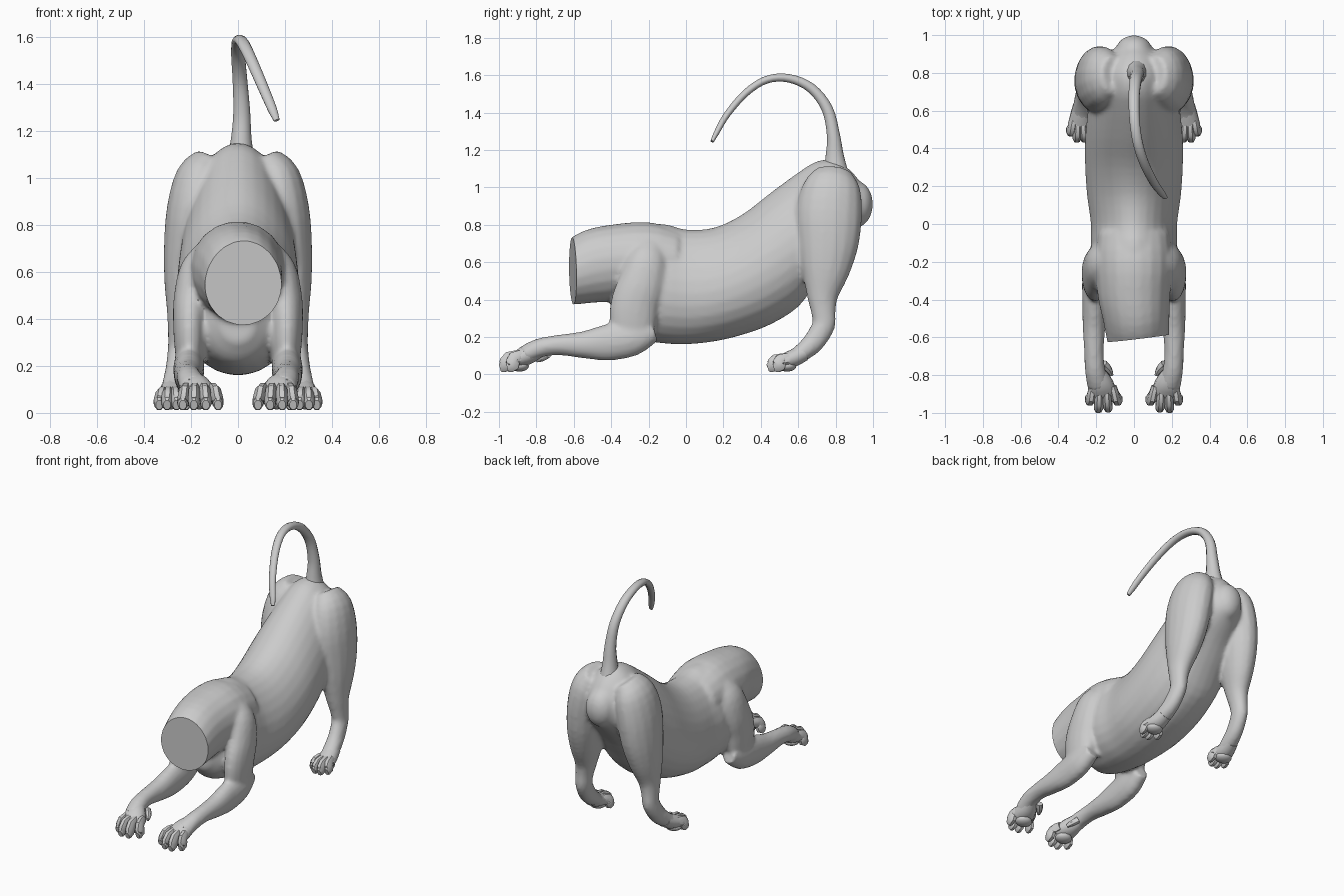
import bpy, bmesh, math
from mathutils import Vector

cube = bpy.data.objects.get("Cube")
if cube:
    bpy.data.objects.remove(cube, do_unlink=True)

grey = bpy.data.materials.new("plain grey")
grey.use_nodes = True
GREY = (0.6, 0.6, 0.6, 1)
grey.diffuse_color = GREY
grey.node_tree.nodes["Principled BSDF"].inputs["Base Color"].default_value = GREY


def spline(pts, steps):
    """Catmull-Rom interpolation through stations of any dimension."""
    pts = [Vector(p) for p in pts]
    ext = [2 * pts[0] - pts[1]] + pts + [2 * pts[-1] - pts[-2]]
    out = []
    for i in range(1, len(ext) - 2):
        a, b, c, d = ext[i - 1:i + 3]
        for s in range(steps):
            t = s / steps
            out.append(0.5 * (2 * b + (c - a) * t + (2 * a - 5 * b + 4 * c - d) * t * t
                              + (3 * b - a - 3 * c + d) * t ** 3))
    return out + [pts[-1]]


def loft(bm, stations, sides=16, steps=3, mirror=1, upright=False, egg=0.0):
    """Skin elliptical rings; a station is x, y, z, half width, half depth."""
    st = spline(stations, steps)
    cen = [Vector((p[0], p[1], p[2])) for p in st]
    rings = []
    for i, p in enumerate(st):
        tan = (cen[min(i + 1, len(st) - 1)] - cen[max(i - 1, 0)]).normalized()
        if upright:
            tan = Vector((0, 1, 0))
        side = Vector((1, 0, 0))
        side = (side - tan * side.dot(tan)).normalized()
        up = side.cross(tan)
        ring = []
        for k in range(sides):
            a = math.tau * (k + 0.5) / sides
            co = cen[i] + side * p[3] * math.cos(a) * (1 - egg * math.sin(a)) + up * p[4] * math.sin(a)
            ring.append(bm.verts.new((co.x * mirror, co.y, co.z)))
        rings.append(ring)
    faces = [bm.faces.new(rings[0]), bm.faces.new(rings[-1])]
    for r, q in zip(rings, rings[1:]):
        for k in range(sides):
            n = (k + 1) % sides
            faces.append(bm.faces.new((r[k], r[n], q[n], q[k])))
    bmesh.ops.recalc_face_normals(bm, faces=faces)


def ball(bm, centre, radii):
    new = bmesh.ops.create_uvsphere(bm, u_segments=20, v_segments=12, radius=1)["verts"]
    for v in new:
        v.co = Vector([c + r * a for c, r, a in zip(centre, radii, v.co)])


def finish(bm, name, angle=40):
    mesh = bpy.data.meshes.new(name)
    bm.to_mesh(mesh)
    bm.free()
    mesh.materials.append(grey)
    ob = bpy.data.objects.new(name, mesh)
    bpy.context.collection.objects.link(ob)
    bpy.ops.object.select_all(action='DESELECT')
    ob.select_set(True)
    bpy.context.view_layer.objects.active = ob
    bpy.ops.object.shade_smooth_by_angle(angle=math.radians(angle))
    return ob


# Torso: y, top, bottom, half width
body = bmesh.new()
trunk = [(-.40, .52, .30, .07), (-.34, .70, .22, .15), (-.25, .79, .185, .20), (-.12, .805, .165, .225),
         (0, .775, .16, .225), (.15, .785, .175, .245), (.3, .855, .21, .255), (.45, .97, .265, .255),
         (.6, 1.08, .36, .24), (.7, 1.14, .50, .22), (.8, 1.145, .65, .20), (.88, 1.09, .74, .15),
         (.94, 1.02, .80, .09)]
loft(body, [(0, y, (t + b) / 2, w, (t - b) / 2) for y, t, b, w in trunk], 28, 3, upright=True, egg=.18)

# Neck, longer than needed so that it can be cut flat
loft(body, [(.035, -.75, .52, .15, .15), (.022, -.61, .54, .165, .17), (.012, -.49, .578, .178, .20),
            (0, -.36, .60, .195, .205), (0, -.2, .61, .205, .205), (0, -.05, .60, .19, .17)], 20, 3)

# Rump bulge below the tail
ball(body, (0, .91, .91), (.10, .09, .125))

# Limbs, both sides
for m in (1, -1):
    # Shoulder and upper arm
    loft(body, [(.13, -.19, .68, .06, .08), (.17, -.21, .60, .08, .11), (.195, -.24, .48, .08, .125),
                (.205, -.275, .38, .072, .128), (.205, -.285, .28, .066, .125), (.205, -.285, .18, .055, .10)],
         mirror=m)
    # Forearm
    loft(body, [(.20, -.17, .23, .05, .055), (.208, -.28, .195, .066, .095), (.21, -.42, .17, .064, .098),
                (.212, -.55, .158, .060, .073), (.212, -.68, .157, .052, .055), (.205, -.78, .142, .055, .052),
                (.185, -.86, .105, .062, .052)], mirror=m)
    # Thigh, shin and hock
    loft(body, [(.11, .79, 1.08, .07, .10), (.155, .78, 1.0, .11, .155), (.185, .765, .86, .12, .178),
                (.205, .76, .70, .112, .165), (.222, .745, .55, .093, .13), (.237, .73, .42, .066, .085),
                (.247, .735, .33, .052, .066), (.252, .735, .26, .048, .062), (.262, .68, .17, .05, .058),
                (.272, .61, .11, .055, .048), (.28, .56, .08, .058, .045)], mirror=m)

# Fuse the body parts into one skin
skin = finish(body, "body")
rm = skin.modifiers.new("fuse", 'REMESH')
rm.mode = 'VOXEL'
rm.voxel_size = 0.013
sm = skin.modifiers.new("soften", 'SMOOTH')
sm.factor, sm.iterations = 0.5, 6
fused = bpy.data.meshes.new_from_object(skin.evaluated_get(bpy.context.evaluated_depsgraph_get()))
bpy.data.objects.remove(skin, do_unlink=True)

# Cut the neck flat
bm = bmesh.new()
bm.from_mesh(fused)
near = [f for f in bm.faces if f.calc_center_median().y < -.45 and f.calc_center_median().z > .3]
geom = near + list({e for f in near for e in f.edges}) + list({v for f in near for v in f.verts})
bmesh.ops.bisect_plane(bm, geom=geom, dist=1e-5, plane_co=(.02, -.605, .53),
                       plane_no=(.12, -.99, -.02), clear_outer=True)
bmesh.ops.holes_fill(bm, edges=[e for e in bm.edges if e.is_boundary], sides=0)
finish(bm, "body", 45)

# Tail
bm = bmesh.new()
loft(bm, [(.012, .80, 1.08, .06, .07), (.014, .795, 1.17, .045, .05), (.016, .788, 1.28, .037, .036),
          (.008, .755, 1.42, .032, .031), (0, .67, 1.53, .03, .027), (.003, .55, 1.583, .028, .023),
          (.02, .43, 1.575, .027, .021), (.055, .32, 1.505, .025, .02), (.105, .22, 1.39, .023, .018),
          (.145, .165, 1.295, .020, .015), (.165, .14, 1.245, .013, .009)], 12, 4)
finish(bm, "tail")


# Paws: palm, four toes with knuckles, and pads
def paw(name, m, heel, palm, toes, knuckle):
    bm = bmesh.new()
    loft(bm, [heel, palm[0], palm[1]], 12, 3, mirror=m)
    for (x, y), (tx, ty) in toes:
        mx, my = x * .4 + tx * .6, y * .4 + ty * .6
        loft(bm, [(x, y, knuckle, .024, .03), (mx, my, knuckle - .012, .026, .038),
                  (tx, ty + .025, .045, .026, .038), (tx, ty, .034, .016, .022)], 8, 2, mirror=m)
    px, py = palm[1][0], palm[1][1]
    ball(bm, (px * m, py + .02, .045), (.055, .05, .03))
    return bm


for m, s in ((1, "left"), (-1, "right")):
    bm = paw(s, m, (.20, -.79, .135, .05, .048),
             [(.178, -.85, .105, .07, .055), (.165, -.91, .075, .08, .04)],
             [((.115, -.86), (.085, -.955)), ((.148, -.87), (.137, -.992)),
              ((.182, -.87), (.188, -.995)), ((.215, -.86), (.235, -.955))], .10)
    # Dew claw
    loft(bm, [(.16, -.74, .11, .02, .025), (.135, -.77, .09, .02, .022), (.118, -.80, .075, .01, .012)],
         8, 2, mirror=m)
    finish(bm, s + "_front_paw")
    bm = paw(s, m, (.272, .63, .115, .05, .045),
             [(.28, .57, .085, .06, .048), (.285, .52, .07, .068, .04)],
             [((.25, .56), (.222, .475)), ((.272, .55), (.262, .437)),
              ((.295, .55), (.302, .437)), ((.315, .56), (.335, .47))], .085)
    finish(bm, s + "_hind_paw")
